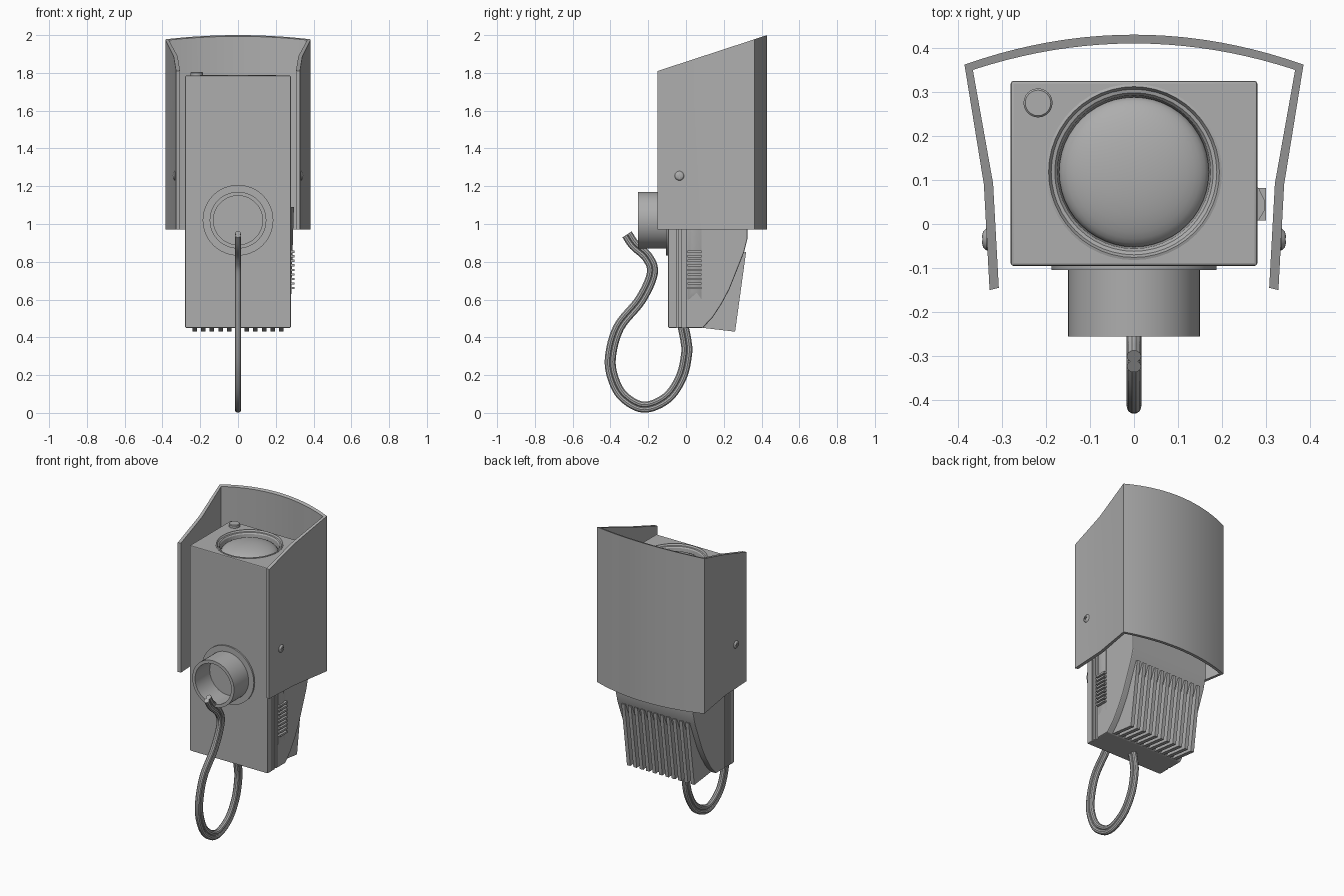
import bpy, bmesh, math
from mathutils import Vector, Matrix

cube = bpy.data.objects.get("Cube")
if cube:
    bpy.data.objects.remove(cube, do_unlink=True)

GREY = (0.42, 0.42, 0.42, 1)
grey = bpy.data.materials.new("plain_grey")
grey.use_nodes = True
grey.diffuse_color = GREY
grey.node_tree.nodes["Principled BSDF"].inputs["Base Color"].default_value = GREY


def finish(name, bm):
    """Turn a bmesh into a grey object, smooth with sharp edges kept."""
    bmesh.ops.remove_doubles(bm, verts=bm.verts, dist=1e-5)
    bmesh.ops.recalc_face_normals(bm, faces=bm.faces)
    mesh = bpy.data.meshes.new(name)
    bm.to_mesh(mesh)
    bm.free()
    obj = bpy.data.objects.new(name, mesh)
    bpy.context.collection.objects.link(obj)
    mesh.materials.append(grey)
    shade(obj)
    return obj


def activate(obj):
    bpy.ops.object.select_all(action='DESELECT')
    obj.select_set(True)
    bpy.context.view_layer.objects.active = obj


def shade(obj):
    activate(obj)
    bpy.ops.object.shade_smooth_by_angle(angle=math.radians(30))


def prism(name, outline, place_a, place_b):
    """Join two placements of one 2D outline into a solid."""
    bm = bmesh.new()
    a = [bm.verts.new(place_a(*p)) for p in outline]
    b = [bm.verts.new(place_b(*p)) for p in outline]
    bm.faces.new(a)
    bm.faces.new(b)
    n = len(outline)
    for i in range(n):
        j = (i + 1) % n
        bm.faces.new((a[i], a[j], b[j], b[i]))
    return finish(name, bm)


def side_prism(name, outline, x0, x1):
    return prism(name, outline, lambda y, z: (x0, y, z), lambda y, z: (x1, y, z))


def box(name, x0, x1, y0, y1, z0, z1):
    return side_prism(name, [(y0, z0), (y1, z0), (y1, z1), (y0, z1)], x0, x1)


def lathe(name, profile, centre, direction, steps=48):
    """Spin (radius, height) points around an axis direction."""
    bm = bmesh.new()
    verts = [bm.verts.new((r, 0, h)) for r, h in profile]
    edges = [bm.edges.new(pair) for pair in zip(verts, verts[1:])]
    bmesh.ops.spin(bm, geom=verts + edges, cent=(0, 0, 0), axis=(0, 0, 1),
                   angle=math.tau, steps=steps)
    turn = Vector((0, 0, 1)).rotation_difference(Vector(direction)).to_matrix().to_4x4()
    bm.transform(Matrix.Translation(centre) @ turn)
    return finish(name, bm)


def cut(obj, cutters):
    for cutter in cutters:
        mod = obj.modifiers.new("cut", 'BOOLEAN')
        mod.operation = 'DIFFERENCE'
        mod.solver = 'EXACT'
        mod.object = cutter
        activate(obj)
        bpy.ops.object.modifier_apply(modifier=mod.name)
        bpy.data.objects.remove(cutter, do_unlink=True)
    shade(obj)


# Housing with a curved cutaway at the lower back
slope = [(0.09, 0.45), (0.145, 0.51), (0.19, 0.58), (0.23, 0.655), (0.26, 0.73), (0.307, 0.85)]
housing = side_prism("housing", [(-0.095, 0.45)] + slope +
                     [(0.325, 0.92), (0.325, 1.785), (-0.095, 1.785)], -0.28, 0.28)
bevel = housing.modifiers.new("edge", 'BEVEL')
bevel.width = 0.006
bevel.segments = 2
activate(housing)
bpy.ops.object.modifier_apply(modifier="edge")

# Side seams and the round lens recess
LENS = (0, 0.118, 0)
cutters = [lathe("recess_cutter", [(0, 1.7), (0.198, 1.7), (0.198, 1.9), (0, 1.9)], LENS, (0, 0, 1))]
for s in (-1, 1):
    for y0, y1 in ((-0.05, -0.042), (-0.022, 0.0)):
        cutters.append(box("seam_cutter", s * 0.272, s * 0.3, y0, y1, 0.4, 1.75))
cut(housing, cutters)

# Lens rim, lens and button on top
lathe("lens_rim", [(0.2, 1.70), (0.2, 1.788), (0.194, 1.79), (0.188, 1.78), (0.18, 1.778),
                   (0.174, 1.77), (0.168, 1.70), (0.2, 1.70)], LENS, (0, 0, 1))
dome = [(0.17 * math.sin(a), 1.735 + 0.055 * math.cos(a))
        for a in (math.pi / 2 * i / 10 for i in range(11))]
lathe("lens", dome + [(0.17, 1.71), (0, 1.71)], LENS, (0, 0, 1))
lathe("button", [(0, 1.78), (0.033, 1.78), (0.033, 1.8), (0.029, 1.804), (0, 1.804)],
      (-0.218, 0.275, 0), (0, 0, 1), 24)

# Cooling fins filling the cutaway
for i in range(11):
    x = (i - 5) * 0.046
    side_prism("cooling_fin", slope + [(0.318, 0.852), (0.26, 0.43)], x - 0.012, x + 0.012)

# Hood: bent sheet with a bowed back and a slanted top
def bow(x_edge, y_edge, y_mid, n=10):
    xs = [x_edge * (1 - i / n) for i in range(2 * n + 1)]
    return [(x, y_mid - (y_mid - y_edge) * (x / x_edge) ** 2) for x in xs]


def sheet(end, bend, corner, y_mid):
    left = [end, bend]
    return left + bow(*corner, y_mid) + [(-x, y) for x, y in reversed(left)]


outer = sheet((0.328, -0.15), (0.341, 0.09), (0.385, 0.362), 0.43)
inner = sheet((0.307, -0.145), (0.32, 0.092), (0.366, 0.35), 0.41)
prism("hood", outer + inner[::-1], lambda x, y: (x, y, 0.97),
      lambda x, y: (x, y, 1.81 + (y + 0.15) * 0.19 / 0.58))

# Cross-slotted screws on the hood
for s in (-1, 1):
    screw = lathe("hood_screw", [(0, -0.012), (0.025, -0.012), (0.025, 0.002), (0.019, 0.009),
                                 (0.01, 0.012), (0, 0.013)], (s * 0.333, -0.035, 1.255), (s, 0, 0), 20)
    cut(screw, [box("slot_cutter", s * 0.339, s * 0.36, -0.035 - w, -0.035 + w, 1.255 - h, 1.255 + h)
                for w, h in ((0.003, 0.013), (0.013, 0.003))])

# Front port: flange and open tube
PORT = (0, -0.09, 1.02)
lathe("port_flange", [(0, 0), (0.187, 0), (0.187, 0.015), (0, 0.015)], PORT, (0, -1, 0))
lathe("port_tube", [(0.13, 0.01), (0.15, 0.01), (0.15, 0.165), (0.13, 0.165), (0.13, 0.01)],
      PORT, (0, -1, 0))

# Slide switch on the left side
rail = [(0.27, 0.005), (0.283, 0.008), (0.296, 0.03), (0.296, 0.055), (0.283, 0.082), (0.27, 0.085)]
prism("switch_rail", rail, lambda x, y: (min(x, 0.281), y, 0.6 + 0.04 * (x > 0.29)),
      lambda x, y: (x, y, 1.09))
for i in range(9):
    z = 0.655 + i * 0.024
    box("switch_ridge", 0.275, 0.3, 0.008, 0.082, z, z + 0.012)

# Twin-strand cable loop from the base up to the port
path = [Vector(p) for p in (
    (-0.02, 0.48), (0.0, 0.38), (0.003, 0.31), (-0.025, 0.19), (-0.1, 0.08), (-0.222, 0.03),
    (-0.33, 0.085), (-0.385, 0.18), (-0.4, 0.296), (-0.355, 0.455), (-0.24, 0.6),
    (-0.178, 0.74), (-0.205, 0.825), (-0.275, 0.89), (-0.312, 0.945))]
ends = [2 * path[0] - path[1]] + path + [2 * path[-1] - path[-2]]
samples = []
for a, b, c, d in zip(ends, ends[1:], ends[2:], ends[3:]):
    for k in range(6):
        t = k / 6
        samples.append(0.5 * (2 * b + (c - a) * t + (2 * a - 5 * b + 4 * c - d) * t ** 2
                              + (3 * b - a - 3 * c + d) * t ** 3))
samples.append(path[-1])
curve = bpy.data.curves.new("cable", 'CURVE')
curve.dimensions = '3D'
curve.bevel_depth = 0.0165
curve.bevel_resolution = 3
curve.use_fill_caps = True
for offset in (-0.0135, 0.0135):
    strand = curve.splines.new('POLY')
    strand.points.add(len(samples) - 1)
    for i, p in enumerate(samples):
        run = (samples[min(i + 1, len(samples) - 1)] - samples[max(i - 1, 0)]).normalized()
        q = p + Vector((-run.y, run.x)) * offset
        strand.points[i].co = (0, q.x, q.y, 1)
cable = bpy.data.objects.new("cable", curve)
bpy.context.collection.objects.link(cable)
curve.materials.append(grey)
activate(cable)
bpy.ops.object.convert(target='MESH')
shade(bpy.context.view_layer.objects.active)
